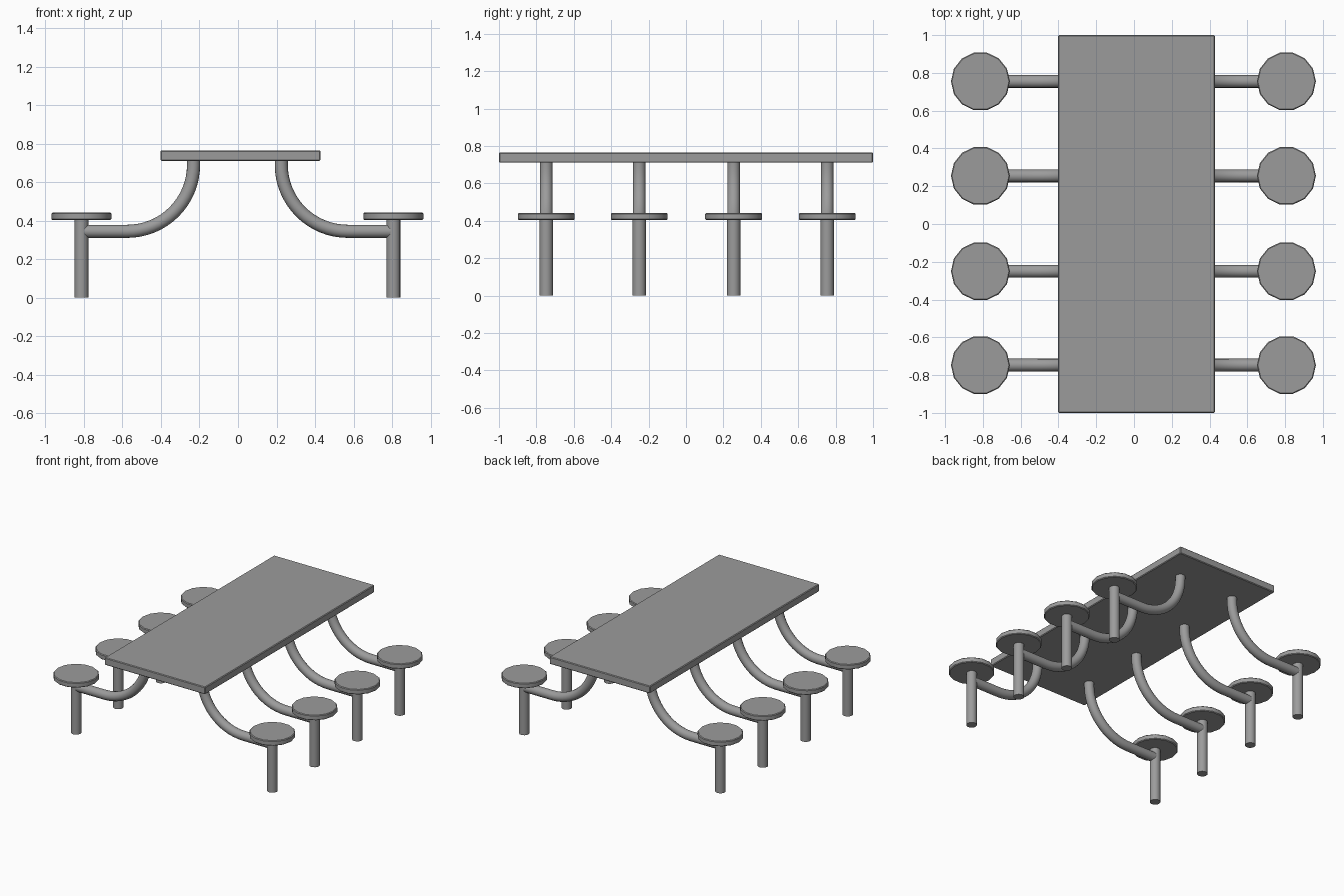
import bpy, bmesh, math
from mathutils import Vector

cube = bpy.data.objects.get("Cube")
if cube:
    bpy.data.objects.remove(cube, do_unlink=True)

grey = bpy.data.materials.new("concrete grey")
grey.use_nodes = True
colour = (0.33, 0.33, 0.33, 1)
grey.diffuse_color = colour
grey.node_tree.nodes["Principled BSDF"].inputs["Base Color"].default_value = colour


def finish(name, bm, smooth=True, bevel=0):
    bmesh.ops.recalc_face_normals(bm, faces=bm.faces)
    mesh = bpy.data.meshes.new(name)
    bm.to_mesh(mesh)
    bm.free()
    obj = bpy.data.objects.new(name, mesh)
    bpy.context.collection.objects.link(obj)
    mesh.materials.append(grey)
    if bevel:
        mod = obj.modifiers.new("soft edge", "BEVEL")
        mod.width = bevel
        mod.segments = 1
        mod.limit_method = "ANGLE"
        mod.angle_limit = math.radians(50)
    if smooth:
        bpy.ops.object.select_all(action="DESELECT")
        obj.select_set(True)
        bpy.context.view_layer.objects.active = obj
        bpy.ops.object.shade_smooth_by_angle(angle=math.radians(35))
    return obj


def cylinder(name, x, y, z0, z1, radius, sides, **options):
    bm = bmesh.new()
    rings = []
    for z in (z0, z1):
        ring = []
        for i in range(sides):
            a = math.tau * i / sides
            ring.append(bm.verts.new((x + radius * math.cos(a), y + radius * math.sin(a), z)))
        rings.append(ring)
    skin(bm, rings)
    return finish(name, bm, **options)


def skin(bm, rings):
    # Join consecutive rings and close both ends
    n = len(rings[0])
    for a, b in zip(rings, rings[1:]):
        for i in range(n):
            j = (i + 1) % n
            bm.faces.new((a[i], a[j], b[j], b[i]))
    bm.faces.new(rings[0])
    bm.faces.new(rings[-1])


def tube(name, path, radius, sides=16):
    # Sweep a circle along a path lying in an xz plane
    bm = bmesh.new()
    rings = []
    side = Vector((0, 1, 0))
    for k, p in enumerate(path):
        tangent = (path[min(k + 1, len(path) - 1)] - path[max(k - 1, 0)]).normalized()
        normal = tangent.cross(side)
        ring = []
        for i in range(sides):
            a = math.tau * i / sides
            ring.append(bm.verts.new(p + radius * (math.cos(a) * normal + math.sin(a) * side)))
        rings.append(ring)
    skin(bm, rings)
    return finish(name, bm)


# Table top
bm = bmesh.new()
bmesh.ops.create_cube(bm, size=1)
bmesh.ops.scale(bm, vec=(0.83, 2, 0.055), verts=bm.verts)
bmesh.ops.translate(bm, vec=(0.013, 0, 0.738), verts=bm.verts)
finish("table_top", bm, smooth=False, bevel=0.005)

# Four stools per side, each with a post and a curved arm up to the table
MID_X = -0.003
BEND = 0.345
for side, label in ((1, "left"), (-1, "right")):
    for n, y in enumerate((-0.747, -0.25, 0.255, 0.755), 1):
        x = MID_X + side * 0.81
        cylinder(f"{label}_seat_{n}", x, y, 0.404, 0.442, 0.156, 14, bevel=0.005)
        cylinder(f"{label}_post_{n}", x, y, 0, 0.41, 0.036, 16)
        path = [Vector((x, y, 0.345)), Vector((MID_X + side * 0.68, y, 0.345))]
        for i in range(17):
            a = math.pi / 2 * i / 16
            path.append(Vector((MID_X + side * (0.573 - BEND * math.sin(a)), y,
                                0.69 - BEND * math.cos(a))))
        path.append(Vector((MID_X + side * 0.228, y, 0.72)))
        tube(f"{label}_arm_{n}", path, 0.034)
